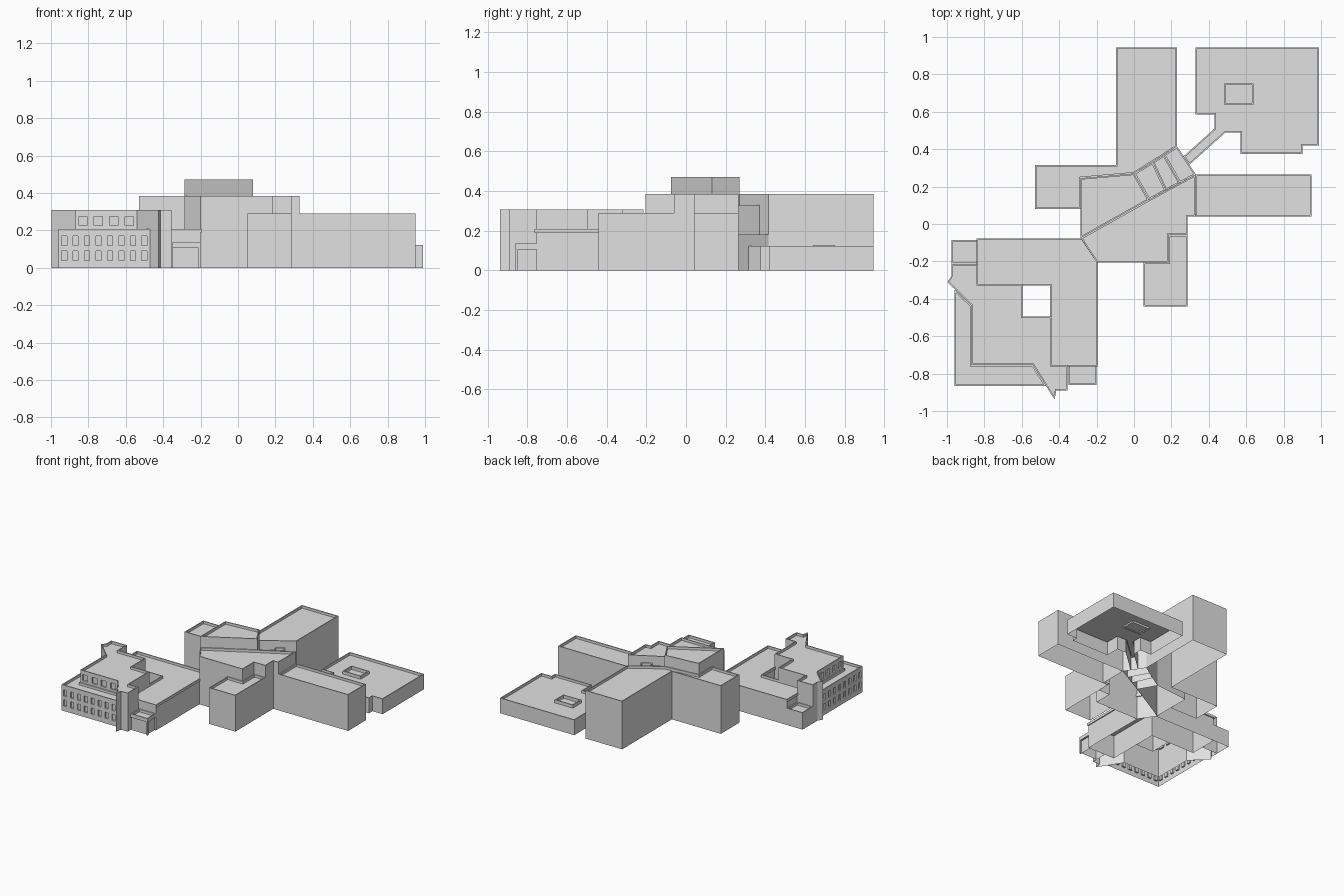
import bpy, bmesh
from mathutils import Vector

if "Cube" in bpy.data.objects:
    bpy.data.objects.remove(bpy.data.objects["Cube"])

grey = bpy.data.materials.new("light_grey")
grey.diffuse_color = (0.75, 0.75, 0.75, 1)
grey.use_nodes = True
grey.node_tree.nodes["Principled BSDF"].inputs["Base Color"].default_value = grey.diffuse_color


def inset(pts, d):
    """Mitred inward offset of a counter-clockwise outline."""
    out = []
    n = len(pts)
    for i in range(n):
        p = Vector(pts[i])
        e1 = (p - Vector(pts[i - 1])).normalized()
        e2 = (Vector(pts[(i + 1) % n]) - p).normalized()
        n1, n2 = Vector((-e1.y, e1.x)), Vector((-e2.y, e2.x))
        m = n1 + n2
        out.append(p + m * (d / max(0.15, 1 + n1.dot(n2))))
    return out


def wall(bm, a, b, z0, z1, spec=None):
    """Flat wall, optionally with recessed windows: (columns, rows, width)."""
    a, b = Vector(a), Vector(b)
    length = (b - a).length
    d = (b - a) / length
    us, zs = [0, length], [z0, z1]
    if spec:
        cols, rows, w = spec
        for c in range(cols):
            mid = length * (c + 0.5) / cols
            us += [mid - w / 2, mid + w / 2]
        zs += [z for r in rows for z in r]
    us.sort()
    zs.sort()
    back = Vector((-d.y, d.x, 0)) * 0.012
    for i in range(len(us) - 1):
        for j in range(len(zs) - 1):
            q = [Vector((*(a + d * u), z)) for u, z in
                 ((us[i], zs[j]), (us[i + 1], zs[j]),
                  (us[i + 1], zs[j + 1]), (us[i], zs[j + 1]))]
            if i % 2 and j % 2:
                r = [p + back for p in q]
                for k in range(4):
                    m = (k + 1) % 4
                    bm.faces.new([bm.verts.new(v) for v in (q[k], q[m], r[m], r[k])])
                q = r
            bm.faces.new([bm.verts.new(v) for v in q])


def block(name, pts, h, z0=0.0, windows=None, rim=0.008, sink=0.02):
    """Open-bottomed mass with a parapet around a sunken flat roof."""
    windows = windows or {}
    bm = bmesh.new()
    n = len(pts)
    inn = inset(pts, rim)
    for i in range(n):
        j = (i + 1) % n
        wall(bm, pts[i], pts[j], z0, h, windows.get(i))
        wall(bm, inn[j], inn[i], h - sink, h)
        bm.faces.new([bm.verts.new((p[0], p[1], h))
                      for p in (pts[i], pts[j], inn[j], inn[i])])
    bm.faces.new([bm.verts.new((p[0], p[1], h - sink)) for p in inn])
    bmesh.ops.remove_doubles(bm, verts=bm.verts, dist=1e-5)
    bm.normal_update()
    me = bpy.data.meshes.new(name)
    bm.to_mesh(me)
    bm.free()
    me.materials.append(grey)
    ob = bpy.data.objects.new(name, me)
    bpy.context.collection.objects.link(ob)
    return ob


def rect(x0, x1, y0, y1):
    return [(x0, y0), (x1, y0), (x1, y1), (x0, y1)]


# Central hall and the taller block behind it
block("central_hall", [(-0.285, -0.075), (-0.20, -0.205), (0.185, -0.205), (0.185, -0.06),
                       (0.285, -0.06), (0.285, 0.04), (0.33, 0.04), (0.33, 0.265),
                       (0.08, 0.13)], 0.385)
block("tall_block", [(-0.285, -0.075), (0.08, 0.13), (0, 0.27), (-0.285, 0.245)], 0.472)

# Stepped link strip
block("link_west", [(0.08, 0.13), (0.17, 0.18), (0.10, 0.33), (0, 0.27)], 0.31)
block("link_middle", [(0.17, 0.18), (0.245, 0.22), (0.16, 0.37), (0.10, 0.33)], 0.33)
block("link_east", [(0.245, 0.22), (0.33, 0.265), (0.23, 0.415), (0.16, 0.37)], 0.18)

# Wings
block("north_and_west_wing", [(-0.53, 0.08), (-0.285, 0.08), (-0.285, 0.245), (0, 0.27),
                              (0.23, 0.415), (0.23, 0.945), (-0.095, 0.945),
                              (-0.095, 0.315), (-0.53, 0.315)], 0.385)
block("south_wing", [(0.05, -0.44), (0.285, -0.44), (0.285, -0.06), (0.185, -0.06),
                     (0.185, -0.205), (0.05, -0.205)], 0.29)
block("east_wing", [(0.285, 0.04), (0.95, 0.04), (0.95, 0.265), (0.33, 0.265),
                    (0.33, 0.06), (0.285, 0.06)], 0.29)

# Low hall with its angled corridor and roof light
block("low_hall", [(0.295, 0.315), (0.49, 0.49), (0.57, 0.49), (0.57, 0.375), (0.90, 0.375),
                   (0.90, 0.42), (0.99, 0.42), (0.99, 0.945), (0.33, 0.945), (0.33, 0.585),
                   (0.43, 0.585), (0.43, 0.51), (0.265, 0.362)], 0.122)
block("roof_light", rect(0.48, 0.64, 0.64, 0.75), 0.127, 0.09, sink=0.035)

# South-west building: L-shaped block, window terrace, upper storey with towers
block("l_shaped_block", [(-0.835, -0.085), (-0.28, -0.085), (-0.20, -0.205), (-0.20, -0.755),
                         (-0.44, -0.755), (-0.44, -0.32), (-0.835, -0.32)], 0.208)
floors = [(0.04, 0.09), (0.12, 0.17)]
block("window_terrace", [(-0.96, -0.865), (-0.47, -0.865), (-0.54, -0.755), (-0.87, -0.755),
                         (-0.87, -0.435), (-0.96, -0.35)], 0.208,
      windows={0: (8, floors, 0.028), 5: (8, floors, 0.028)})
top_row = [(0.225, 0.275)]
block("upper_storey", [(-0.355, -0.89), (-0.355, -0.755), (-0.44, -0.755), (-0.44, -0.495),
                       (-0.595, -0.495), (-0.595, -0.32), (-0.835, -0.32), (-0.835, -0.215),
                       (-0.975, -0.215), (-0.975, -0.275), (-0.998, -0.31), (-0.87, -0.435),
                       (-0.87, -0.755), (-0.54, -0.755), (-0.425, -0.938), (-0.415, -0.89)],
      0.308, windows={11: (4, top_row, 0.045), 12: (4, top_row, 0.045)})

# Low corner annex and recessed entrance porch
block("corner_annex", rect(-0.975, -0.835, -0.215, -0.085), 0.135)
block("porch_room", rect(-0.35, -0.212, -0.85, -0.755), 0.106, sink=0.001)
block("porch_roof", rect(-0.35, -0.20, -0.862, -0.755), 0.135, 0.106)
block("porch_post", rect(-0.212, -0.20, -0.862, -0.85), 0.106, rim=0.002, sink=0.001)
